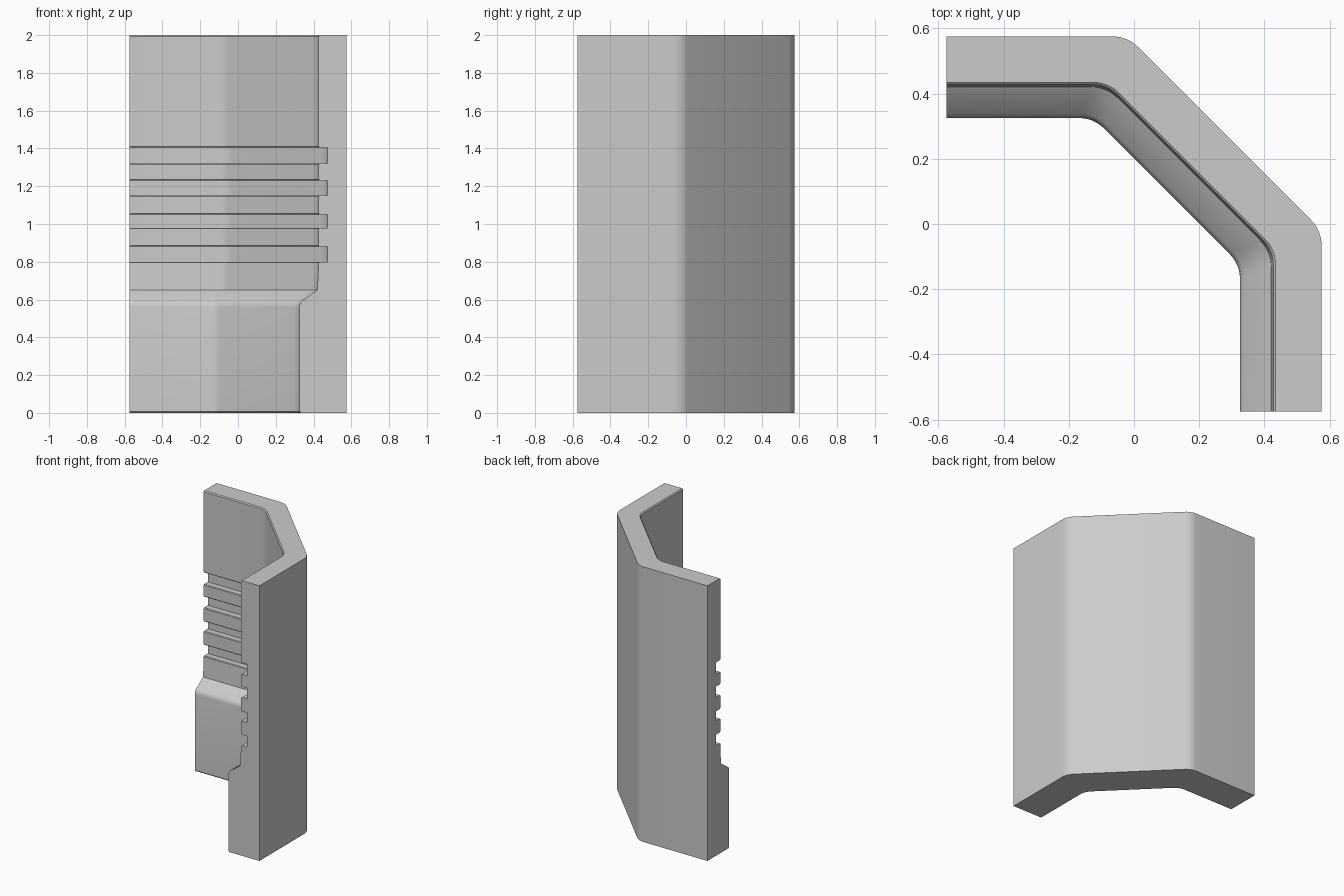
import bpy, bmesh, math
from mathutils import Vector

if "Cube" in bpy.data.objects:
    bpy.data.objects.remove(bpy.data.objects["Cube"])

H = 0.575          # half width of the footprint
DIAG = 0.555       # outer diagonal face lies on x + y = DIAG
TAN = 0.045        # length of the corner rounding along each wall


def rounded(prev, corner, nxt, steps=6):
    # Circular fillet between two wall directions
    a = (prev - corner).normalized()
    b = (nxt - corner).normalized()
    half = a.angle(b) / 2
    radius = TAN * math.tan(half)
    centre = corner + (a + b).normalized() * (TAN / math.cos(half))
    p, q = corner + a * TAN - centre, corner + b * TAN - centre
    ang = p.angle(q)
    return [centre + (p * math.sin((1 - i / steps) * ang) + q * math.sin(i / steps * ang)) / math.sin(ang)
            for i in range(steps + 1)]


def plan_path(d):
    # Plan of the wall, offset inward by d from the outer face
    w = H - d
    s = DIAG - d * math.sqrt(2)
    start, c1 = Vector((-H, w, 0)), Vector((s - w, w, 0))
    c2, end = Vector((w, s - w, 0)), Vector((w, -H, 0))
    return [start] + rounded(start, c1, c2) + rounded(c1, c2, end) + [end]


# Wall section: (depth from outer face, height)
profile = [(0, 0), (0.242, 0), (0.25, 0.008), (0.25, 0.56), (0.247, 0.578),
           (0.238, 0.592), (0.155, 0.65)]
FACE, GROOVE, B = 0.148, 0.1, 0.005
for low, high in [(0.80, 0.88), (0.98, 1.05), (1.15, 1.23), (1.32, 1.405)]:
    profile += [(FACE, low - B), (FACE - B, low), (GROOVE, low),
                (GROOVE, high), (FACE - B, high), (FACE, high + B)]
profile += [(FACE, 1.993), (FACE - 0.007, 2), (0, 2)]

# Sweep the section round the plan
bm = bmesh.new()
rows = [[bm.verts.new((p.x, p.y, z)) for p in plan_path(d)] for d, z in profile]
for i, row in enumerate(rows):
    nxt = rows[(i + 1) % len(rows)]
    for j in range(len(row) - 1):
        bm.faces.new((row[j], row[j + 1], nxt[j + 1], nxt[j]))
for end in (0, -1):
    bm.faces.new([row[end] for row in rows])
bmesh.ops.recalc_face_normals(bm, faces=bm.faces)

mesh = bpy.data.meshes.new("grooved_corner_wall")
bm.to_mesh(mesh)
bm.free()
wall = bpy.data.objects.new("grooved_corner_wall", mesh)
bpy.context.collection.objects.link(wall)
bpy.context.view_layer.objects.active = wall
wall.select_set(True)
bpy.ops.object.shade_smooth_by_angle(angle=math.radians(30))
